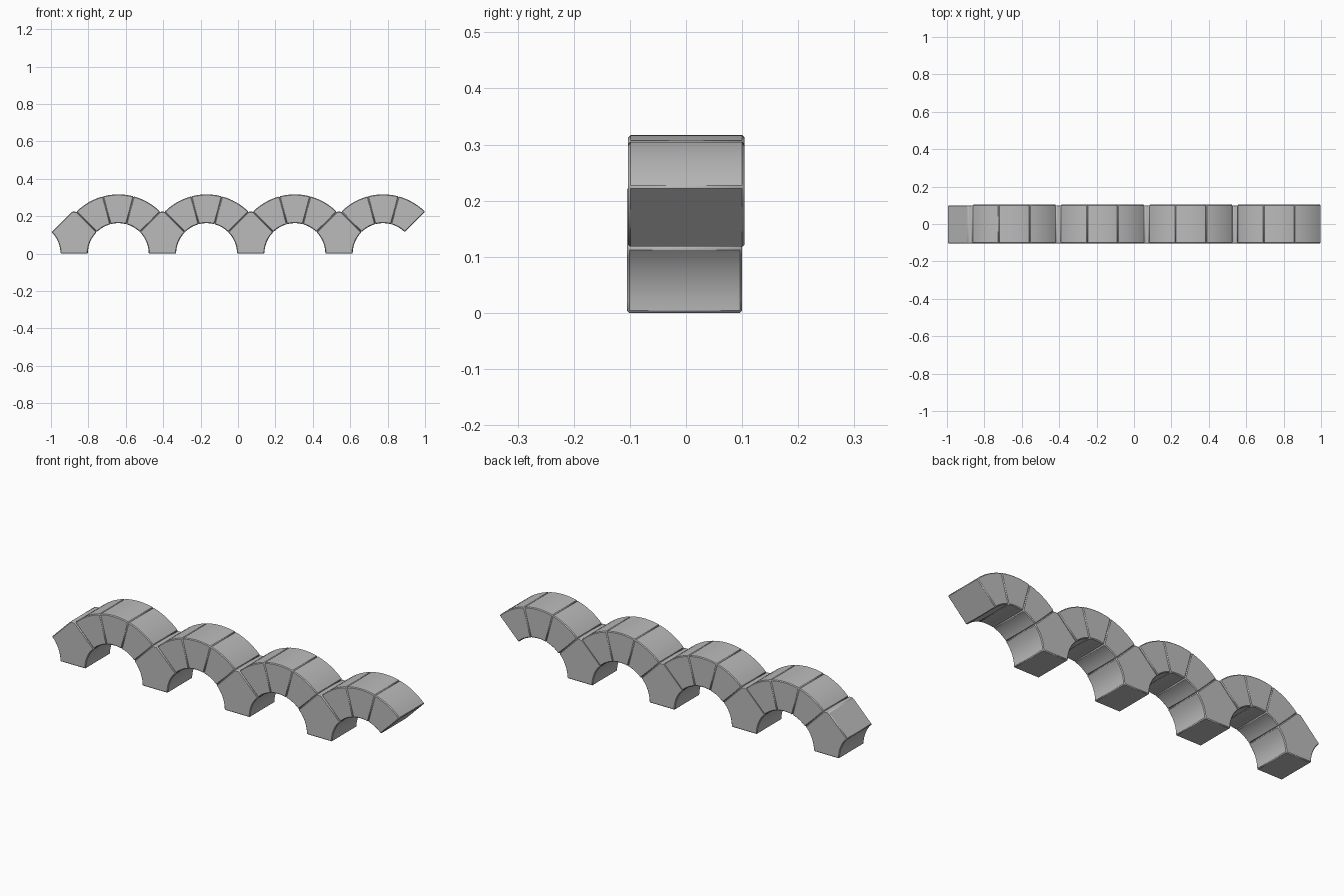
import bpy, bmesh, math

cube = bpy.data.objects.get("Cube")
if cube:
    bpy.data.objects.remove(cube, do_unlink=True)

INNER, OUTER = 0.163, 0.317      # arch radii, centred on the ground line
PERIOD, FIRST, COUNT = 0.472, -0.64, 4

stone = bpy.data.materials.new("grey stone")
stone.use_nodes = True
GREY = (0.5, 0.5, 0.5, 1)
stone.diffuse_color = GREY
stone.node_tree.nodes["Principled BSDF"].inputs["Base Color"].default_value = GREY


def arc(cx, radius, start, end, steps):
    """Points on an arc; angles are in degrees from +x."""
    angles = [math.radians(start + (end - start) * i / steps) for i in range(steps + 1)]
    return [(cx + radius * math.cos(a), radius * math.sin(a)) for a in angles]


def make_block(name, profile, front, back):
    """Extrude an xz profile along y, with softly worn edges."""
    bm = bmesh.new()
    face = bm.faces.new([bm.verts.new((x, front, z)) for x, z in profile])
    moved = bmesh.ops.extrude_face_region(bm, geom=[face])["geom"]
    verts = [v for v in moved if isinstance(v, bmesh.types.BMVert)]
    bmesh.ops.translate(bm, verts=verts, vec=(0, back - front, 0))
    bmesh.ops.recalc_face_normals(bm, faces=bm.faces)
    mesh = bpy.data.meshes.new(name)
    bm.to_mesh(mesh)
    bm.free()
    mesh.materials.append(stone)
    obj = bpy.data.objects.new(name, mesh)
    bpy.context.collection.objects.link(obj)
    bevel = obj.modifiers.new("worn edges", "BEVEL")
    bevel.width = 0.004
    bevel.segments = 1
    bevel.limit_method = "ANGLE"
    bevel.angle_limit = math.radians(25)
    bpy.ops.object.select_all(action="DESELECT")
    obj.select_set(True)
    bpy.context.view_layer.objects.active = obj
    bpy.ops.object.shade_smooth_by_angle(angle=math.radians(30))


for n in range(COUNT):
    centre = FIRST + n * PERIOD

    # Pier to the right of each arch's springing, hollowed by both arches
    right_side = arc(centre, INNER, 180, 135, 6) + arc(centre, OUTER, 135, 135, 1)[:1]
    left_centre = centre - PERIOD
    left_side = arc(left_centre, OUTER, 45, 45, 1)[:1] + arc(left_centre, INNER, 45, 0, 6)
    make_block(f"pier_{n + 1}", right_side + left_side, -0.105, 0.1)

    # Three wedge stones closing the arch
    for k, part in enumerate(("left_wedge", "keystone", "right_wedge")):
        a = 45 + 30 * k
        wedge = arc(centre, OUTER, a, a + 30, 6) + arc(centre, INNER, a + 30, a, 6)
        make_block(f"{part}_{n + 1}", wedge, -0.103, 0.104)
